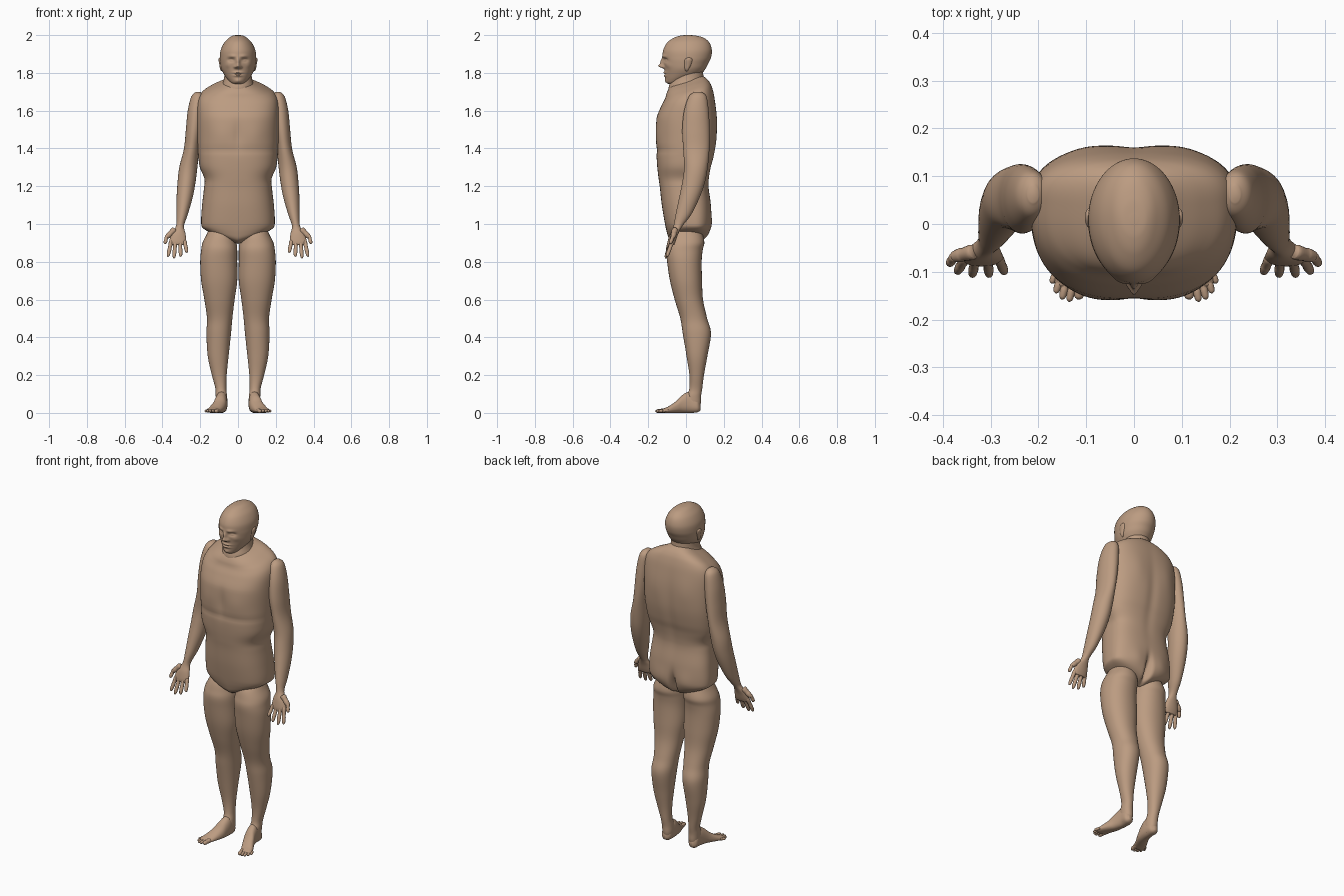
import bpy, bmesh, math
from mathutils import Matrix, Vector

skin = bpy.data.materials.new("skin_tan")
skin.diffuse_color = (0.50, 0.33, 0.22, 1)


def spline(rows, t):
    """Catmull-Rom interpolation through the section rows."""
    i = min(int(t), len(rows) - 2)
    u = t - i
    p0, p1, p2 = rows[max(i - 1, 0)], rows[i], rows[i + 1]
    p3 = rows[min(i + 2, len(rows) - 1)]
    return [0.5 * (2 * b + (c - a) * u + (2 * a - 5 * b + 4 * c - d) * u * u
                   + (3 * b - a - 3 * c + d) * u ** 3)
            for a, b, c, d in zip(p0, p1, p2, p3)]


def loft(name, rows, seg=40, sub=6, e=2.0, mid=0.5, M=None, mirror=False, bump=None):
    """Skin rounded sections (z, x0, x1, y0, y1); mid = depth of the widest line."""
    bm = bmesh.new()
    rings = []
    for k in range((len(rows) - 1) * sub + 1):
        z, x0, x1, y0, y1 = spline(rows, k / sub)
        cx, cy = (x0 + x1) / 2, y0 + (y1 - y0) * mid
        ring = []
        for j in range(seg):
            a = 2 * math.pi * j / seg
            c, s = math.cos(a), math.sin(a)
            r = (abs(c) ** e + abs(s) ** e) ** (-1 / e)
            co = Vector((cx + r * c * (x1 - x0) / 2,
                         cy + r * s * ((y1 - cy) if s > 0 else (cy - y0)), z))
            if bump:
                co = bump(co, s)
            ring.append(bm.verts.new(M @ co if M else co))
        rings.append(ring)
    for a, b in zip(rings, rings[1:]):
        for j in range(seg):
            bm.faces.new((a[j], a[(j + 1) % seg], b[(j + 1) % seg], b[j]))
    bm.faces.new(rings[0])
    bm.faces.new(rings[-1])
    bmesh.ops.recalc_face_normals(bm, faces=bm.faces)
    for f in bm.faces:
        f.smooth = True
    me = bpy.data.meshes.new(name)
    bm.to_mesh(me)
    bm.free()
    me.materials.append(skin)
    ob = bpy.data.objects.new(name, me)
    bpy.context.collection.objects.link(ob)
    if mirror:
        ob.modifiers.new("mirror", 'MIRROR')
    return ob


def digit(name, p, q, r0, r1, flat=1.0):
    """Tapered round-ended finger or toe from p to q, mirrored."""
    p, q = Vector(p), Vector(q)
    d = q - p
    L = d.length
    rows = []
    for t, k in ((0, .8), (.12, 1), (.45, .95), (.6, 1.05), (.85, .95), (.95, .65), (1, .15)):
        r = (r0 + (r1 - r0) * t) * k
        rows.append((t * L, -r, r, -r * flat, r * flat))
    M = Matrix.Translation(p) @ d.to_track_quat('Z', 'Y').to_matrix().to_4x4()
    loft(name, rows, seg=14, sub=3, M=M, mirror=True)


def g(d, s):
    return math.exp(-(d / s) ** 2)


# Torso: chest, spine groove, buttocks
def torso_bump(co, s):
    x, y, z = co
    ax = abs(x)
    if s > 0:
        w = min(1, s * 2)
        y += w * (-.045 * g(x, .016) * g(z - .95, .07) - .006 * g(x, .03) * g(z - 1.4, .2)
                  + .008 * g(ax - .08, .05) * g(z - 1.0, .06)
                  + .004 * g(ax - .1, .05) * g(z - 1.55, .08))
    else:
        w = min(1, -s * 2)
        y -= w * (.006 * g(ax - .09, .06) * g(z - 1.47, .06) - .005 * g(x, .02) * g(z - 1.47, .08)
                  - .004 * g(z - 1.39, .015))
    z += max(0, min(1, (z - 1.56) / .16)) * .25 * (y - .06)   # neckline rises to the nape
    z += max(0, min(1, (1.0 - z) / .1)) * .3 * ax             # groin V
    return Vector((x, y, z))


T = [(1.775, .06, -.06, .09), (1.76, .088, -.085, .107), (1.735, .14, -.102, .125),
     (1.70, .19, -.112, .14), (1.65, .213, -.132, .152), (1.56, .217, -.156, .163),
     (1.45, .215, -.157, .162), (1.36, .21, -.156, .148), (1.30, .202, -.152, .132),
     (1.24, .178, -.145, .122), (1.19, .18, -.138, .121), (1.10, .19, -.128, .132),
     (1.01, .195, -.113, .132), (.95, .185, -.1, .122), (.915, .14, -.085, .10),
     (.895, .05, -.05, .06)]
loft("torso", [(z, -w, w, a, b) for z, w, a, b in T], seg=120, e=2.6, mid=.62, bump=torso_bump)

# Neck
loft("neck", [(z, -w, w, a, b) for z, w, a, b in
     [(1.64, .1, -.09, .11), (1.72, .088, -.092, .105), (1.77, .074, -.075, .093),
      (1.84, .07, -.05, .09)]])

# Head with face relief: (x, z, spread x, spread z, push forward)
FACE = [(0, 1.857, .010, .02, .016), (0, 1.836, .013, .011, .026), (.014, 1.831, .008, .007, .010),
        (.03, 1.888, .02, .008, .006), (.036, 1.868, .017, .010, -.014), (.036, 1.866, .010, .005, .007),
        (0, 1.801, .024, .006, .009), (0, 1.786, .021, .006, .008), (0, 1.7935, .024, .003, -.006),
        (0, 1.757, .02, .012, .007), (.056, 1.84, .015, .015, .004)]


def face_bump(co, s):
    if s < 0:
        w = min(1, -s * 2)
        x, z = abs(co.x), co.z
        co.y -= w * sum(k * g(x - fx, sx) * g(z - fz, sz) for fx, fz, sx, sz, k in FACE)
    return co


H = [(2.0, .008, 0, .02), (1.997, .028, -.03, .055), (1.985, .048, -.065, .095),
     (1.96, .073, -.1, .124), (1.92, .092, -.121, .137), (1.88, .096, -.123, .132),
     (1.85, .094, -.119, .118), (1.82, .088, -.114, .102), (1.79, .073, -.111, .075),
     (1.765, .054, -.107, .02), (1.747, .035, -.1, -.03), (1.74, .015, -.085, -.05)]
loft("head", [(z, -w, w, a, b) for z, w, a, b in H], seg=150, sub=9, mid=.52, bump=face_bump)

# Ears
loft("ear", [(1.808, .078, .084, .0, .008), (1.818, .076, .094, -.006, .014),
             (1.845, .078, .099, -.01, .028), (1.868, .08, .103, -.008, .034),
             (1.878, .084, .101, .002, .028), (1.882, .09, .095, .01, .016)],
     seg=20, mirror=True)

# Arms with palms
loft("arm", [(1.70, .2, .222, .045, .08), (1.675, .18, .247, .015, .108), (1.6, .18, .266, -.01, .12),
             (1.5, .19, .276, -.02, .125), (1.4, .205, .286, -.015, .124), (1.3, .215, .311, -.01, .115),
             (1.22, .225, .32, -.02, .1), (1.14, .24, .325, -.036, .072), (1.05, .266, .326, -.055, .028),
             (.99, .286, .328, -.066, -.018), (.95, .278, .352, -.08, -.04),
             (.91, .274, .363, -.088, -.054), (.89, .28, .358, -.088, -.062)],
     seg=40, mirror=True)

# Fingers and thumb
for i, (bx, tip) in enumerate([(.284, (.27, -.103, .848)), (.307, (.303, -.109, .826)),
                               (.331, (.339, -.109, .818)), (.353, (.371, -.102, .826))]):
    digit("finger_%d" % (i + 1), (bx, -.071, .912), tip, .0115, .009)
digit("thumb_base", (.335, -.058, .972), (.382, -.07, .925), .017, .012)
digit("thumb_tip", (.376, -.068, .938), (.387, -.084, .895), .0105, .009)

# Legs
loft("leg", [(.98, .04, .15, -.06, .07), (.945, .02, .166, -.085, .088), (.90, .008, .188, -.099, .097),
             (.86, .004, .195, -.106, .088), (.80, .004, .2, -.1, .083), (.70, .004, .195, -.085, .085),
             (.60, .018, .178, -.06, .09), (.50, .03, .164, -.03, .112), (.42, .037, .167, -.017, .132),
             (.30, .05, .16, .003, .113), (.20, .06, .138, .018, .095), (.13, .062, .12, .018, .086),
             (.09, .058, .118, .005, .08), (.05, .056, .115, 0, .078), (.012, .062, .11, .005, .068)],
     seg=48, e=2.15, mirror=True)

# Feet: sections run from heel to ball
loft("foot", [(-.077, .08, .098, .015, .04), (-.06, .06, .115, .003, .08), (-.02, .056, .118, 0, .112),
              (.02, .06, .127, 0, .094), (.05, .068, .14, 0, .064), (.09, .086, .16, 0, .036),
              (.115, .096, .168, 0, .025), (.13, .104, .163, .004, .019)],
     seg=36, e=2.3, mid=.4, M=Matrix.Rotation(math.pi / 2, 4, 'X'), mirror=True)

# Toes
for i, (bx, by, tx, ty, r) in enumerate([(.108, -.11, .117, -.158, .0125), (.126, -.112, .136, -.163, .009),
                                         (.14, -.11, .151, -.158, .009), (.152, -.104, .164, -.145, .0085),
                                         (.16, -.095, .173, -.124, .008)]):
    digit("toe_%d" % (i + 1), (bx, by, .013), (tx, ty, .009), r, r * .8)
